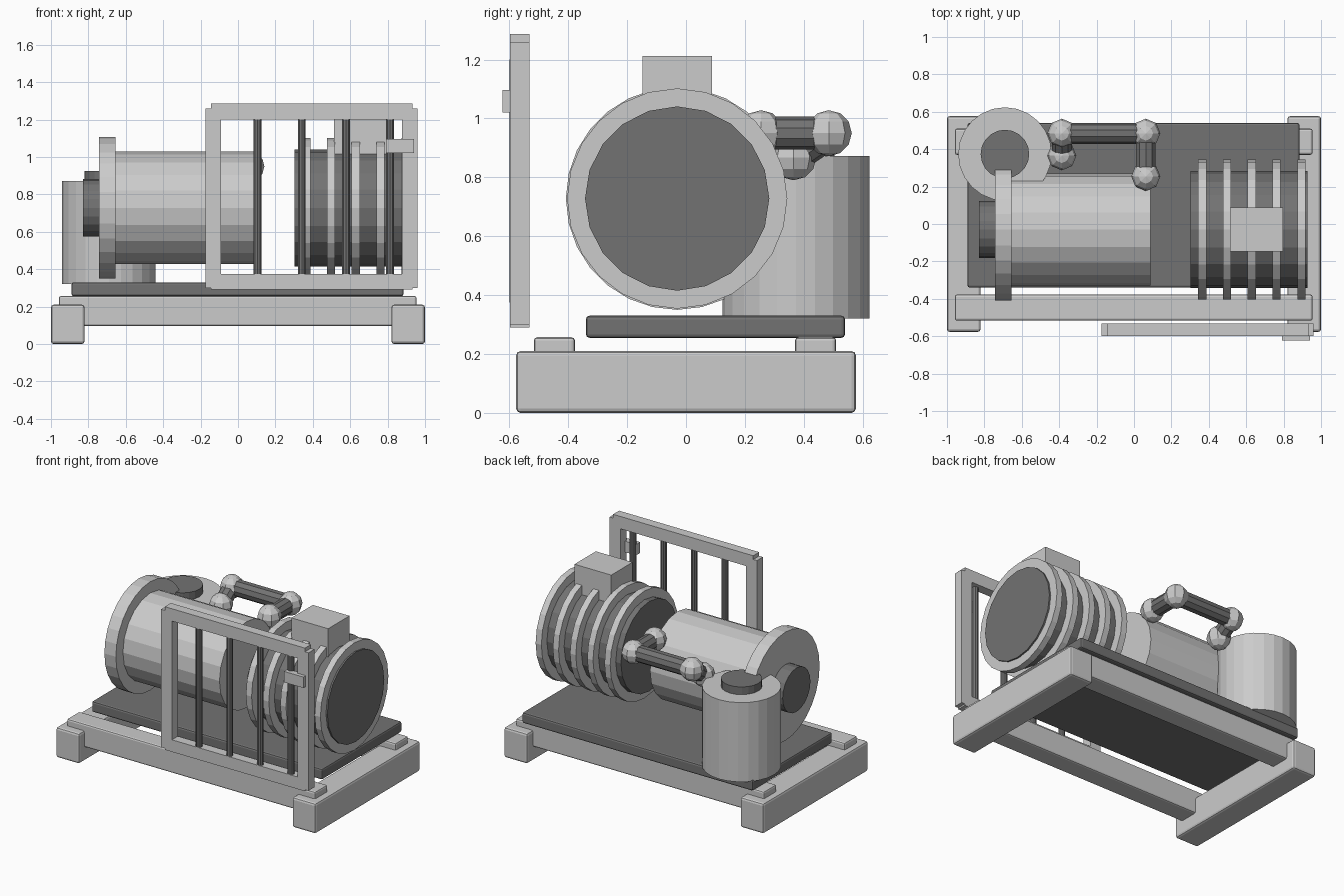
import bpy
from math import pi
from mathutils import Vector

if "Cube" in bpy.data.objects:
    bpy.data.objects.remove(bpy.data.objects["Cube"])

dark = bpy.data.materials.new("dark_grey")
dark.diffuse_color = (0.17, 0.17, 0.17, 1)
dark.use_nodes = True
dark.node_tree.nodes["Principled BSDF"].inputs["Base Color"].default_value = dark.diffuse_color


def finish(name, mat):
    ob = bpy.context.object
    ob.name = name
    if mat:
        ob.data.materials.append(mat)
    return ob


def box(name, x, y, z, bevel=0, mat=None):
    """Box from (min, max) ranges."""
    bpy.ops.mesh.primitive_cube_add(size=1, location=[sum(r) / 2 for r in (x, y, z)])
    ob = finish(name, mat)
    ob.scale = [r[1] - r[0] for r in (x, y, z)]
    bpy.ops.object.transform_apply(location=False, rotation=False, scale=True)
    if bevel:
        m = ob.modifiers.new("bevel", 'BEVEL')
        m.width = bevel
        m.segments = 2
    return ob


def rod(name, a, b, r, sides, mat=None):
    """Cylinder between two points."""
    a, b = Vector(a), Vector(b)
    d = b - a
    bpy.ops.mesh.primitive_cylinder_add(vertices=sides, radius=r, depth=d.length, location=(a + b) / 2)
    ob = finish(name, mat)
    ob.rotation_mode = 'QUATERNION'
    ob.rotation_quaternion = Vector((0, 0, 1)).rotation_difference(d)
    return ob


AY, AZ = -0.03, 0.728   # shared machine axis


def drum(name, x0, x1, r, sides, mat=None):
    return rod(name, (x0, AY, AZ), (x1, AY, AZ), r, sides, mat)


# Skid base
for side, x in (("left", (-1, -0.82)), ("right", (0.82, 1))):
    box(side + "_foot_beam", x, (-0.577, 0.577), (0, 0.21), 0.015)
for side, y in (("front", (-0.517, -0.377)), ("back", (0.37, 0.51))):
    box(side + "_rail", (-0.958, 0.955), y, (0.095, 0.257), 0.012)
box("deck_plate", (-0.89, 0.885), (-0.34, 0.54), (0.255, 0.33), 0.012, dark)

# Pump body with flange and shaft hub
drum("pump_body", -0.70, 0.088, 0.30, 20)
drum("pump_flange", -0.743, -0.655, 0.378, 28)
drum("shaft_hub", -0.83, -0.72, 0.153, 20, dark)

# Finned motor
drum("motor_body", 0.303, 0.928, 0.313, 20, dark)
for i in range(5):
    x = 0.365 + i * 0.1325
    drum("cooling_fin_%d" % (i + 1), x - 0.022, x + 0.022, 0.374, 24)
box("terminal_box", (0.514, 0.797), (-0.147, 0.088), (0.99, 1.212))

# Tank
rod("tank", (-0.69, 0.374, 0.32), (-0.69, 0.374, 0.872), 0.25, 24)
rod("tank_cap", (-0.69, 0.374, 0.86), (-0.69, 0.374, 0.925), 0.13, 20, dark)

# Pipe run with ball joints
path = [(0.063, 0.255, 0.95), (0.063, 0.485, 0.95), (-0.386, 0.485, 0.95), (-0.386, 0.365, 0.868)]
for i, p in enumerate(path):
    bpy.ops.mesh.primitive_uv_sphere_add(segments=8, ring_count=6, radius=0.078, location=p)
    finish("pipe_joint_%d" % (i + 1), None)
for i in range(3):
    rod("pipe_%d" % (i + 1), path[i], path[i + 1], 0.056, 10, dark)

# Guard gate
gy = (-0.598, -0.532)
for side, x in (("left", (-0.174, -0.09)), ("right", (0.877, 0.961))):
    box("gate_%s_stile" % side, x, gy, (0.3, 1.26))
for side, z in (("bottom", (0.29, 0.374)), ("top", (1.2, 1.286))):
    box("gate_%s_rail" % side, (-0.145, 0.934), gy, z)
for i in range(4):
    x = 0.105 + i * 0.236
    rod("gate_bar_%d" % (i + 1), (x, -0.578, 0.375), (x, -0.578, 1.2), 0.022, 10, dark)
box("gate_latch", (0.79, 0.94), (-0.624, -0.58), (1.02, 1.096))
